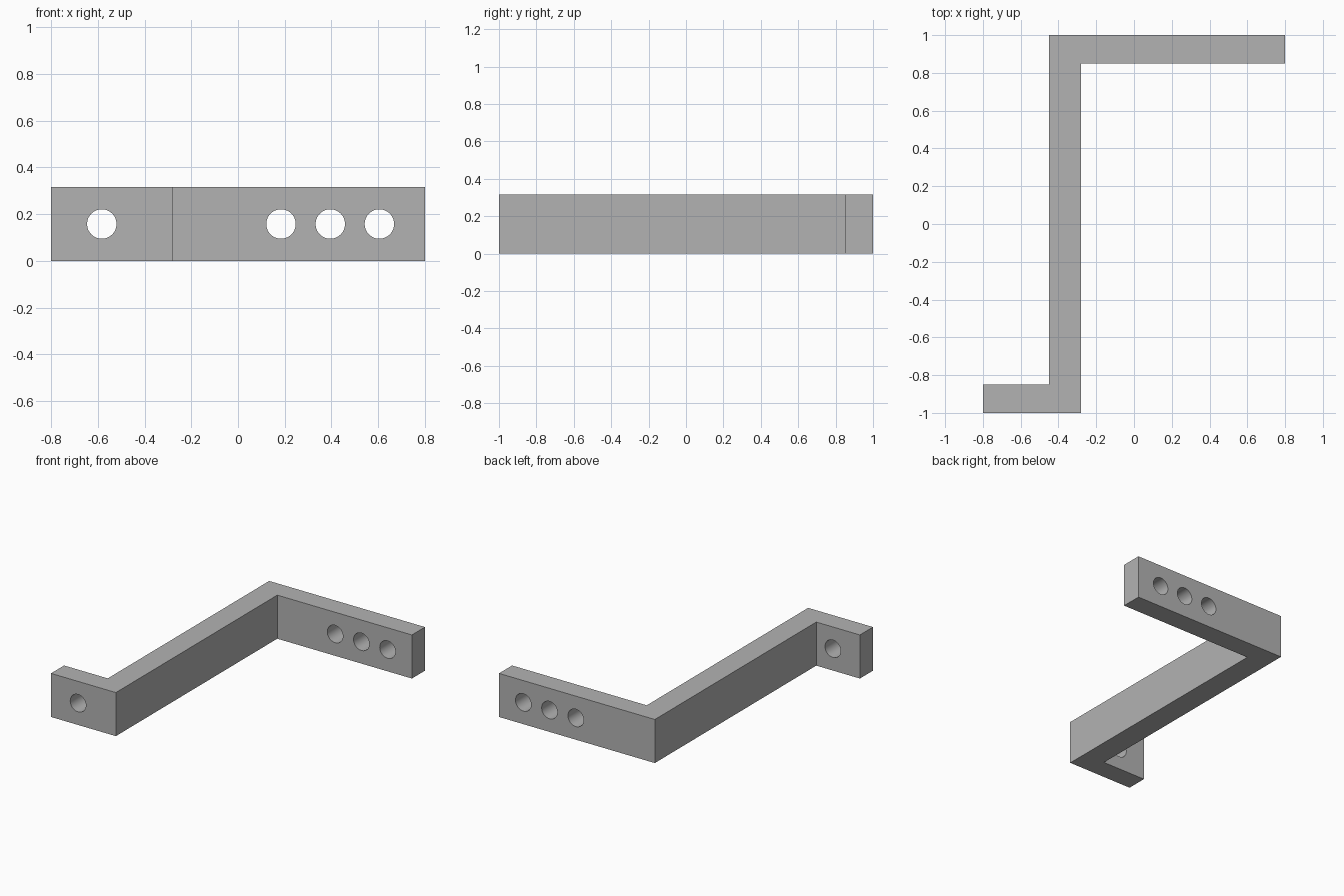
import bpy, bmesh
from math import pi
from mathutils import Matrix, Vector

if "Cube" in bpy.data.objects:
    bpy.data.objects.remove(bpy.data.objects["Cube"], do_unlink=True)

HEIGHT = 0.316
HOLE_RADIUS = 0.063

grey = bpy.data.materials.new("plain grey")
grey.use_nodes = True
grey.diffuse_color = (0.45, 0.45, 0.45, 1)
grey.node_tree.nodes["Principled BSDF"].inputs["Base Color"].default_value = grey.diffuse_color


def make_object(name, bm):
    bmesh.ops.recalc_face_normals(bm, faces=bm.faces)
    mesh = bpy.data.meshes.new(name)
    bm.to_mesh(mesh)
    bm.free()
    mesh.materials.append(grey)
    obj = bpy.data.objects.new(name, mesh)
    bpy.context.collection.objects.link(obj)
    return obj


# Z-shaped bracket: plan outline extruded upwards
outline = [(-0.8, -1), (-0.28, -1), (-0.28, 0.85), (0.8, 0.85),
           (0.8, 1), (-0.45, 1), (-0.45, -0.85), (-0.8, -0.85)]
bm = bmesh.new()
base = bm.faces.new([bm.verts.new((x, y, 0)) for x, y in outline])
top = bmesh.ops.extrude_face_region(bm, geom=[base])["geom"]
bmesh.ops.translate(bm, vec=(0, 0, HEIGHT),
                    verts=[v for v in top if isinstance(v, bmesh.types.BMVert)])
bracket = make_object("bracket", bm)

# Round bolt holes: one in the front flange, three in the back flange
bm = bmesh.new()
for x, y in [(-0.583, -0.925), (0.184, 0.925), (0.395, 0.925), (0.605, 0.925)]:
    place = Matrix.Translation(Vector((x, y, HEIGHT / 2))) @ Matrix.Rotation(pi / 2, 4, "X")
    bmesh.ops.create_cone(bm, cap_ends=True, segments=48, radius1=HOLE_RADIUS,
                          radius2=HOLE_RADIUS, depth=0.3, matrix=place)
cutter = make_object("hole_cutter", bm)
cutter.hide_render = True

drill = bracket.modifiers.new("bolt holes", "BOOLEAN")
drill.operation = "DIFFERENCE"
drill.solver = "EXACT"
drill.object = cutter

# Apply the holes and smooth their walls
bpy.ops.object.select_all(action="DESELECT")
bpy.context.view_layer.objects.active = bracket
bracket.select_set(True)
bpy.ops.object.modifier_apply(modifier=drill.name)
bpy.data.objects.remove(cutter, do_unlink=True)
bpy.ops.object.shade_smooth_by_angle(angle=pi / 6)
